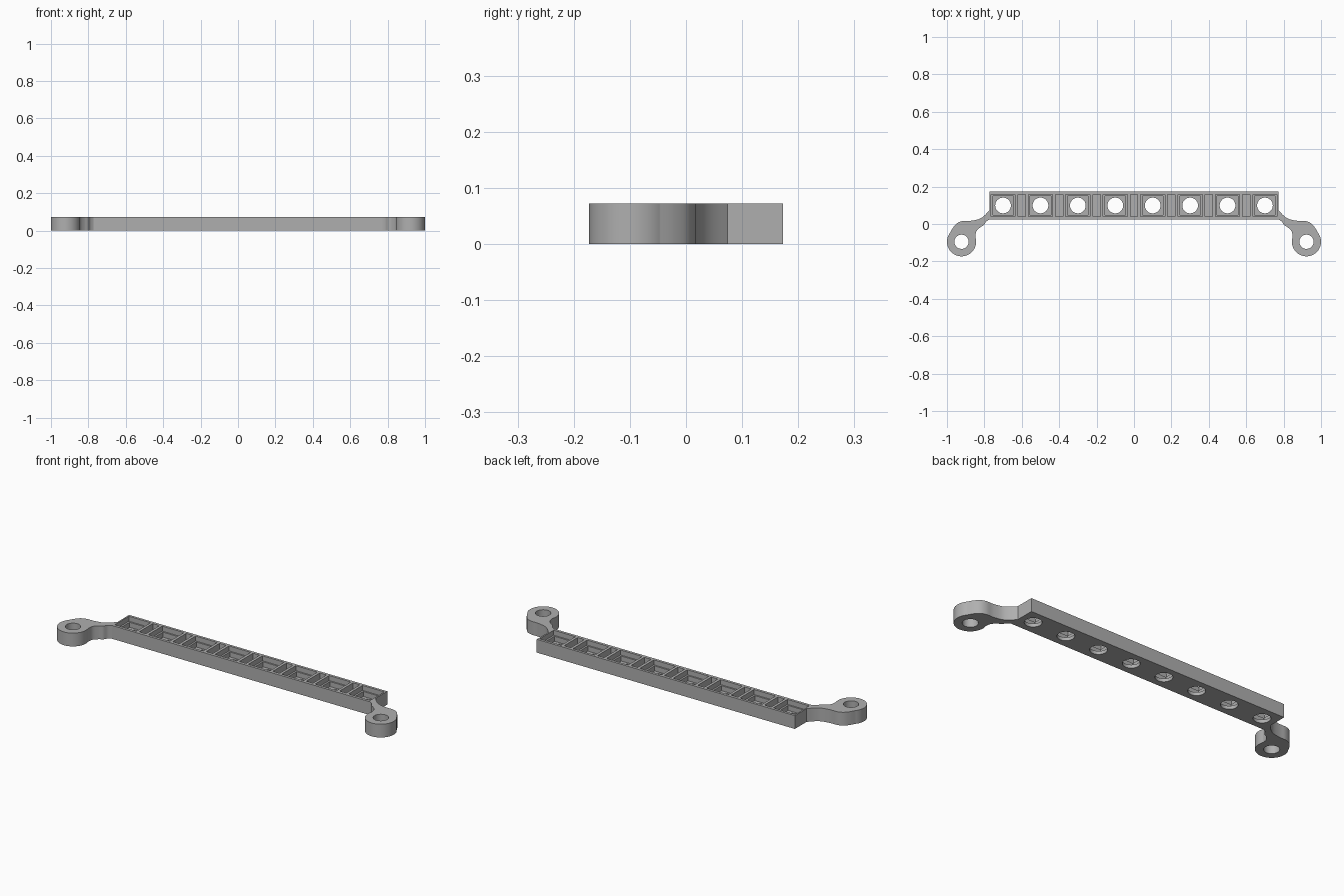
import bpy, bmesh
from math import cos, sin, pi

cube = bpy.data.objects.get("Cube")
if cube:
    bpy.data.objects.remove(cube, do_unlink=True)

HEIGHT = 0.072
ROW_Y = 0.099          # centre line of the pockets
FLOOR = 0.018          # thickness left under the pockets
EYE = (0.922, -0.095)  # centre of the mounting eye

grey = bpy.data.materials.new("light grey")
grey.use_nodes = True
colour = (0.43, 0.43, 0.43, 1)
grey.diffuse_color = colour
grey.node_tree.nodes["Principled BSDF"].inputs["Base Color"].default_value = colour


def prism(name, points, z0, z1):
    """Extrude a flat outline from z0 to z1."""
    bm = bmesh.new()
    face = bm.faces.new([bm.verts.new((x, y, z0)) for x, y in points])
    top = bmesh.ops.extrude_face_region(bm, geom=[face])["geom"]
    for v in top:
        if isinstance(v, bmesh.types.BMVert):
            v.co.z = z1
    bmesh.ops.recalc_face_normals(bm, faces=bm.faces)
    mesh = bpy.data.meshes.new(name)
    bm.to_mesh(mesh)
    bm.free()
    mesh.materials.append(grey)
    obj = bpy.data.objects.new(name, mesh)
    bpy.context.collection.objects.link(obj)
    return obj


def rect(x, y, hx, hy):
    return [(x - hx, y - hy), (x + hx, y - hy), (x + hx, y + hy), (x - hx, y + hy)]


def circle(x, y, r, n=48):
    return [(x + r * cos(2 * pi * i / n), y + r * sin(2 * pi * i / n)) for i in range(n)]


def boolean(target, tool, operation):
    tool.hide_render = True
    mod = target.modifiers.new(operation, 'BOOLEAN')
    mod.operation = operation
    mod.solver = 'EXACT'
    mod.object = tool
    bpy.context.view_layer.objects.active = target
    bpy.ops.object.modifier_apply(modifier=mod.name)
    bpy.data.objects.remove(tool, do_unlink=True)


def smooth_outline(points, steps=5):
    """Pass a Catmull-Rom spline through an open chain of points."""
    p = [points[0]] + points + [points[-1]]
    out = []
    for a, b, c, d in zip(p, p[1:], p[2:], p[3:]):
        for k in range(steps):
            t = k / steps
            out.append(tuple(0.5 * (2 * b[i] + (c[i] - a[i]) * t
                       + (2 * a[i] - 5 * b[i] + 4 * c[i] - d[i]) * t * t
                       + (3 * b[i] - a[i] - 3 * c[i] + d[i]) * t ** 3) for i in (0, 1)))
    return out + [points[-1]]


# Long straight bar
bar = prism("socket_bar", rect(0, 0.0985, 0.773, 0.0745), 0, HEIGHT)

# Curved necks and round mounting eyes at both ends
outer = [(0.985, -0.05), (0.968, -0.02), (0.945, 0.005), (0.915, 0.016),
         (0.875, 0.017), (0.83, 0.026), (0.8, 0.045), (0.772, 0.075)]
inner = [(0.772, 0.025), (0.79, 0.013), (0.803, -0.006), (0.822, -0.018),
         (0.843, -0.04), (0.848, -0.07), (0.846, -0.095)]
outline = (smooth_outline(outer) + [(0.74, 0.075), (0.74, 0.03)]
           + smooth_outline(inner) + [EYE])
for side in (-1, 1):
    neck = prism("neck", [(side * x, y) for x, y in outline], 0, HEIGHT)
    eye = prism("mounting_eye", circle(side * EYE[0], EYE[1], 0.078), 0, HEIGHT)
    boolean(neck, eye, 'UNION')
    boolean(bar, neck, 'UNION')
    hole = prism("eye_hole", circle(side * EYE[0], EYE[1], 0.038), -0.1, 0.2)
    boolean(bar, hole, 'DIFFERENCE')

# Eight stepped square pockets, each with a round hole through its floor
for i in range(8):
    x = -0.7 + 0.2 * i
    for points, z in ((rect(x, ROW_Y, 0.065, 0.06), 0.045),
                      (rect(x, ROW_Y, 0.055, 0.052), FLOOR),
                      (circle(x, ROW_Y, 0.042), -0.1)):
        boolean(bar, prism("pocket_cutter", points, z, 0.2), 'DIFFERENCE')

# Seven narrow slots between the pockets
for i in range(7):
    slot = prism("slot_cutter", rect(-0.6 + 0.2 * i, ROW_Y, 0.02, 0.058), FLOOR, 0.2)
    boolean(bar, slot, 'DIFFERENCE')

# Smooth the curved walls while keeping edges sharp
bpy.ops.object.select_all(action='DESELECT')
bar.select_set(True)
bpy.context.view_layer.objects.active = bar
bpy.ops.object.shade_smooth_by_angle(angle=0.5)
